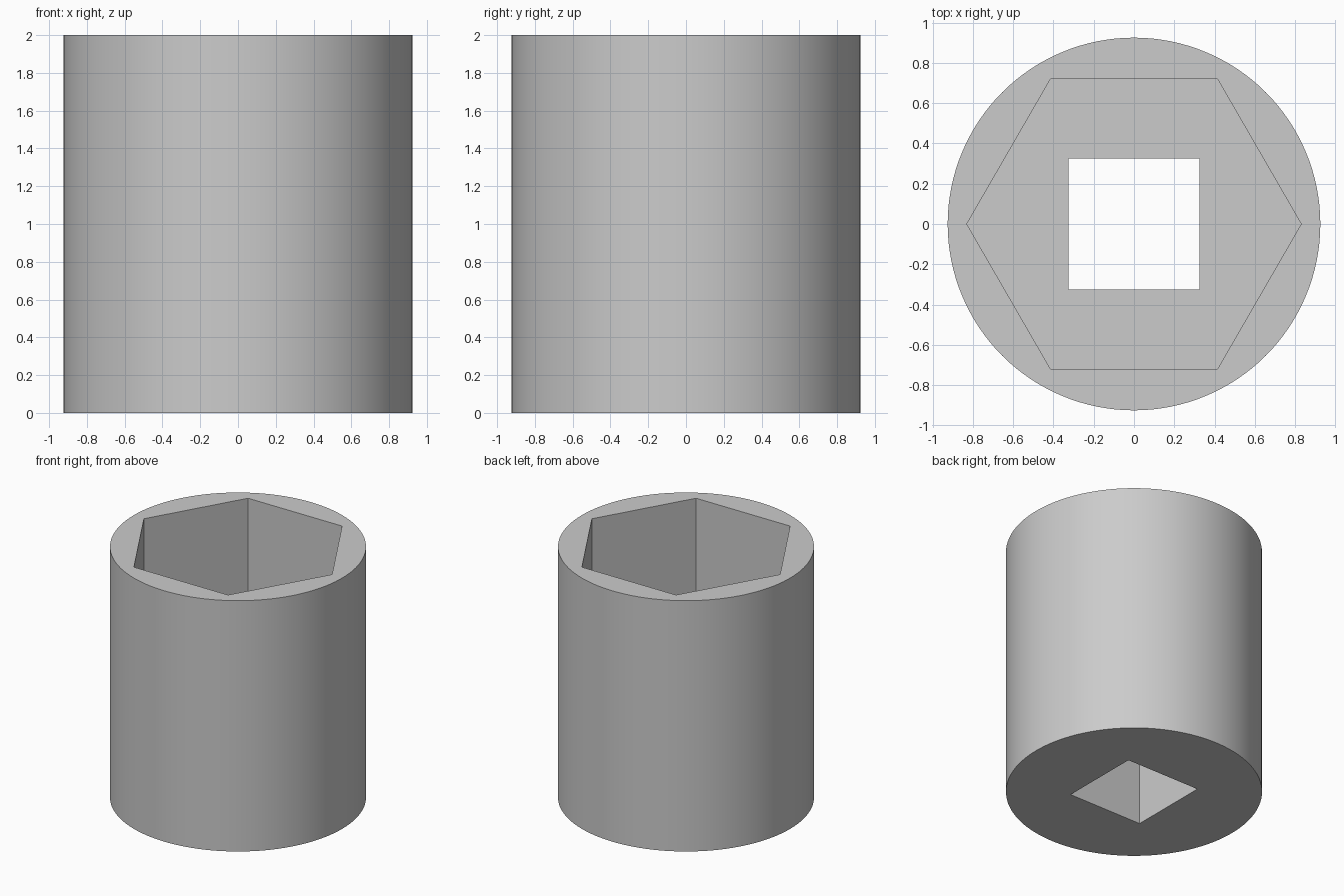
import bpy
import math

cube = bpy.data.objects.get("Cube")
if cube:
    bpy.data.objects.remove(cube, do_unlink=True)

RADIUS, HEIGHT = 0.925, 2.0
HEX_RADIUS = 0.83      # corners lie on the x axis
SQUARE_SIDE = 0.65
FLOOR_Z = 1.0          # where the hex recess meets the square hole
MARGIN = 0.2           # cutter overshoot past the end faces

steel = bpy.data.materials.new("grey steel")
steel.use_nodes = True
steel.diffuse_color = (0.6, 0.6, 0.6, 1)
steel.node_tree.nodes["Principled BSDF"].inputs["Base Color"].default_value = (0.6, 0.6, 0.6, 1)


def prism(name, sides, radius, bottom, top, turn=0.0):
    """Upright prism between two heights, turned about z."""
    bpy.ops.mesh.primitive_cylinder_add(
        vertices=sides, radius=radius, depth=top - bottom,
        location=(0, 0, (bottom + top) / 2), rotation=(0, 0, turn))
    obj = bpy.context.object
    obj.name = name
    bpy.ops.object.transform_apply(location=True, rotation=True, scale=True)
    obj.data.materials.append(steel)
    return obj


# Round outer body
body = prism("socket_body", 128, RADIUS, 0, HEIGHT)

# Hexagonal recess from the top, square drive hole through the bottom
cutters = [
    prism("hex_cutter", 6, HEX_RADIUS, FLOOR_Z, HEIGHT + MARGIN, math.radians(90)),
    prism("square_cutter", 4, SQUARE_SIDE / math.sqrt(2), -MARGIN, FLOOR_Z + MARGIN,
          math.radians(45)),
]

bpy.ops.object.select_all(action="DESELECT")
body.select_set(True)
bpy.context.view_layer.objects.active = body
for cutter in cutters:
    mod = body.modifiers.new(cutter.name, "BOOLEAN")
    mod.operation = "DIFFERENCE"
    mod.solver = "EXACT"
    mod.object = cutter
    bpy.ops.object.modifier_apply(modifier=mod.name)
    bpy.data.objects.remove(cutter, do_unlink=True)

# Smooth round wall, crisp rims and recess edges
bpy.ops.object.shade_smooth_by_angle(angle=math.radians(30))
